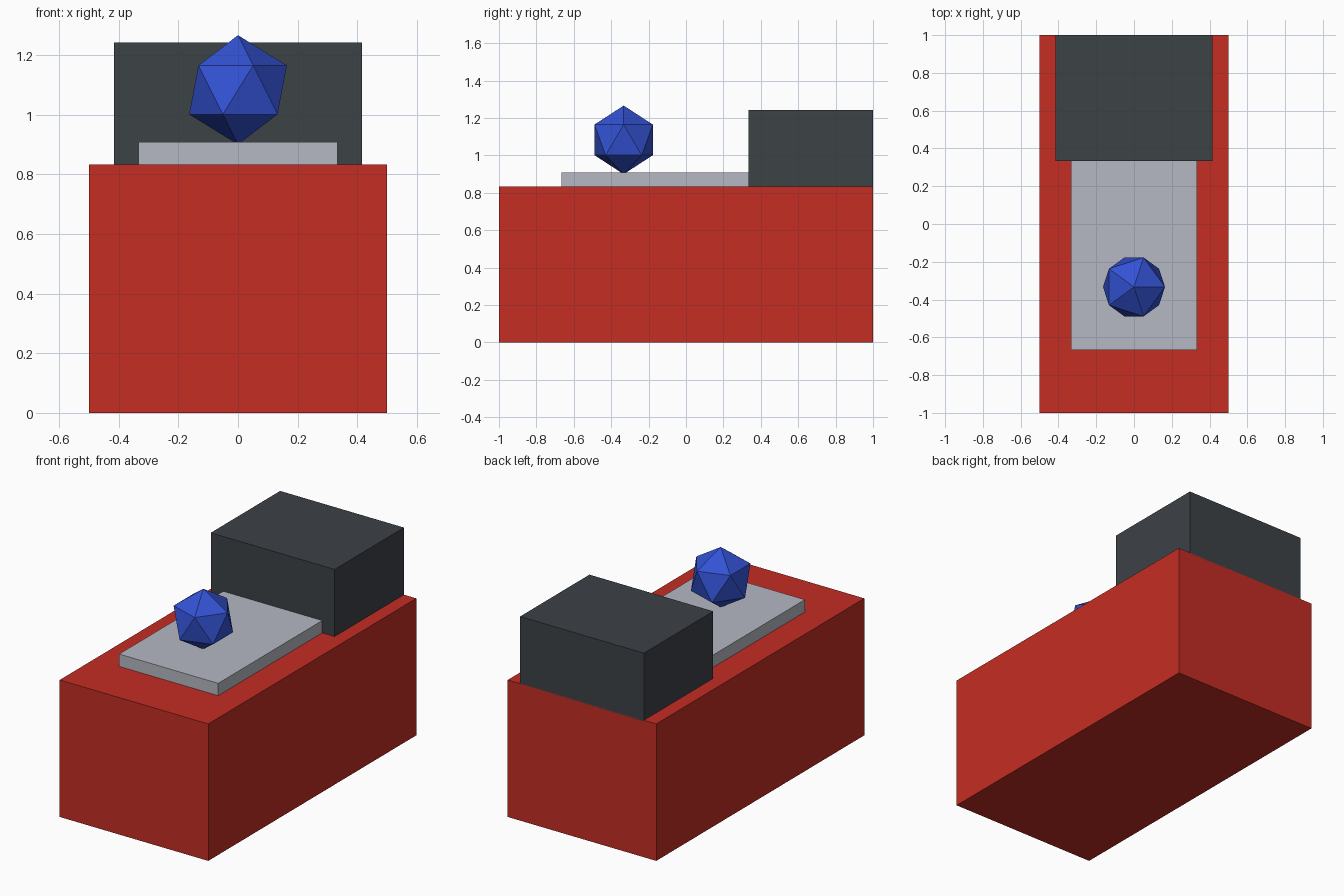
import bpy

if "Cube" in bpy.data.objects:
    bpy.data.objects.remove(bpy.data.objects["Cube"])


def material(name, rgb):
    m = bpy.data.materials.new(name)
    m.diffuse_color = (*rgb, 1.0)
    m.use_nodes = True
    m.node_tree.nodes["Principled BSDF"].inputs["Base Color"].default_value = m.diffuse_color
    return m


red = material("red", (0.55, 0.026, 0.017))
charcoal = material("charcoal", (0.046, 0.054, 0.062))
light_grey = material("light grey", (0.46, 0.48, 0.54))
blue = material("blue", (0.033, 0.085, 0.66))


def box(name, x, y, z, mat):
    """Box from (min, max) extents on each axis."""
    bpy.ops.mesh.primitive_cube_add(
        size=1, location=[(a + b) / 2 for a, b in (x, y, z)])
    ob = bpy.context.object
    ob.name = name
    ob.scale = [b - a for a, b in (x, y, z)]
    bpy.ops.object.transform_apply(location=False, rotation=False, scale=True)
    ob.data.materials.append(mat)
    return ob


# Main block
box("base", (-0.5, 0.5), (-1, 1), (0, 0.8333), red)
# Raised block at the back, sunk slightly into the base
box("rear_block", (-0.4167, 0.4167), (0.3333, 1), (0.825, 1.2417), charcoal)
# Thin plate in front of the rear block
box("top_plate", (-0.3333, 0.3333), (-0.6667, 0.3333), (0.825, 0.9083), light_grey)

# Faceted gem standing on one point in the plate
bpy.ops.mesh.primitive_ico_sphere_add(
    subdivisions=1, radius=0.1833, location=(0, -0.3333, 1.0833))
gem = bpy.context.object
gem.name = "gem"
gem.data.materials.append(blue)
